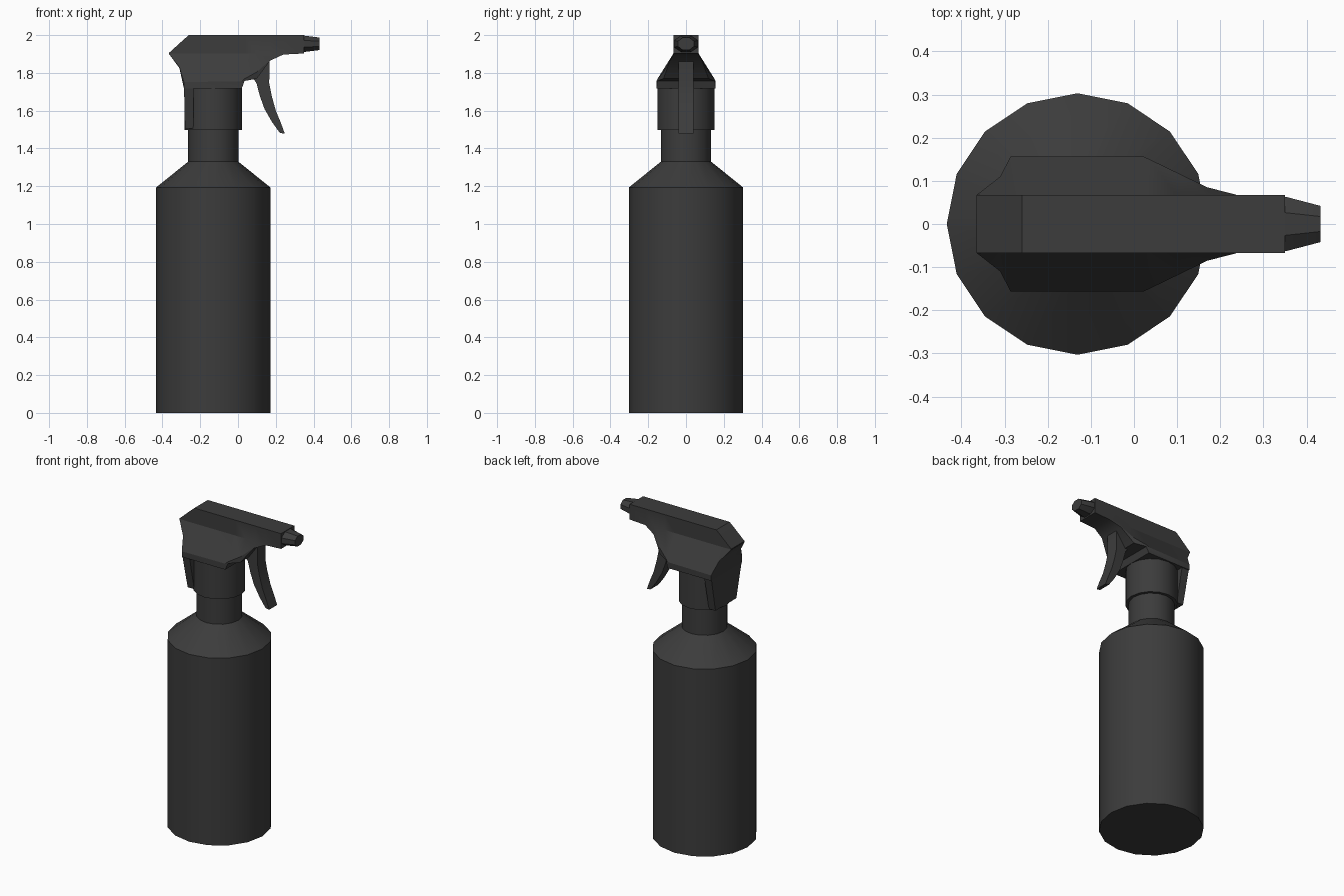
import bpy, bmesh, math

if "Cube" in bpy.data.objects:
    bpy.data.objects.remove(bpy.data.objects["Cube"])

AXIS = -0.131  # x of the bottle centre line

mat = bpy.data.materials.new("dark_plastic")
mat.diffuse_color = (0.045, 0.045, 0.045, 1)
mat.use_nodes = True
mat.node_tree.nodes["Principled BSDF"].inputs["Base Color"].default_value = mat.diffuse_color


def loft(name, rings):
    """Skin a list of equal-length closed rings and cap both ends."""
    bm = bmesh.new()
    vs = [[bm.verts.new(p) for p in r] for r in rings]
    n = len(vs[0])
    for a, b in zip(vs, vs[1:]):
        for i in range(n):
            j = (i + 1) % n
            bm.faces.new((a[i], a[j], b[j], b[i]))
    bm.faces.new(vs[0])
    bm.faces.new(vs[-1])
    bmesh.ops.remove_doubles(bm, verts=bm.verts, dist=0.0005)
    bmesh.ops.recalc_face_normals(bm, faces=bm.faces)
    me = bpy.data.meshes.new(name)
    bm.to_mesh(me)
    bm.free()
    me.shade_smooth()
    me.set_sharp_from_angle(angle=math.radians(30))
    me.materials.append(mat)
    ob = bpy.data.objects.new(name, me)
    bpy.context.collection.objects.link(ob)
    return ob


def turned(name, profile, sides=16):
    """Round part about the bottle axis from (radius, z) pairs."""
    ang = [2 * math.pi * i / sides for i in range(sides)]
    return loft(name, [[(AXIS + r * math.cos(a), r * math.sin(a), z) for a in ang]
                       for r, z in profile])


# Bottle with shoulder and neck
turned("bottle", [(0.303, 0), (0.303, 1.193), (0.133, 1.33), (0.133, 1.52)])

# Screw collar
turned("collar", [(0.151, 1.498), (0.151, 1.73)])

# Sprayer head: x, skirt half width, bottom z, skirt top z, shoulder z, top z
W = 0.067
stations = [
    (-0.365, W, 1.900, 1.901, 1.903, 1.906),
    (-0.310, 0.110, 1.825, 1.830, 1.902, 1.956),
    (-0.286, 0.157, 1.717, 1.750, 1.902, 1.978),
    (-0.260, 0.157, 1.717, 1.752, 1.902, 2.000),
    (0.020, 0.157, 1.717, 1.755, 1.902, 2.000),
    (0.034, 0.151, 1.757, 1.768, 1.902, 2.000),
    (0.100, 0.119, 1.770, 1.805, 1.902, 2.000),
    (0.170, 0.085, 1.865, 1.868, 1.902, 2.000),
    (0.240, W, 1.897, 1.899, 1.904, 2.000),
    (0.350, W, 1.903, 1.904, 1.906, 2.000),
]
rings = []
for x, w, zb, zs, zm, zt in stations:
    half = [(w, zb), (w, zs), (W, zm), (W, zt)]
    rings.append([(x, y, z) for y, z in half] +
                 [(x, -y, z) for y, z in reversed(half)])
loft("sprayer_head", rings)

# Tapering flap behind the collar
loft("rear_flap", [[(xb, -w, z), (xb, w, z), (-0.235, w, z), (-0.235, -w, z)]
                   for xb, w, z in ((-0.286, 0.156, 1.74), (-0.281, 0.105, 1.505))])

# Nozzle: octagonal taper
nozzle = []
for x, ry, rz in ((0.34, 0.063, 0.043), (0.352, 0.063, 0.043), (0.432, 0.042, 0.033)):
    k = 1 / math.cos(math.pi / 8)
    nozzle.append([(x, k * ry * math.cos(a), 1.954 + k * rz * math.sin(a))
                   for a in [math.pi / 8 + i * math.pi / 4 for i in range(8)]])
loft("nozzle", nozzle)

# Trigger: rear and front edge at each level
T = 0.04
trigger = [((0.06, 1.80), (0.168, 1.89)), ((0.098, 1.745), (0.165, 1.745)),
           ((0.115, 1.68), (0.178, 1.68)), ((0.140, 1.61), (0.200, 1.60)),
           ((0.180, 1.54), (0.225, 1.54)), ((0.222, 1.482), (0.248, 1.478))]
loft("trigger", [[(a[0], -T, a[1]), (a[0], T, a[1]), (b[0], T, b[1]), (b[0], -T, b[1])]
                 for a, b in trigger])
